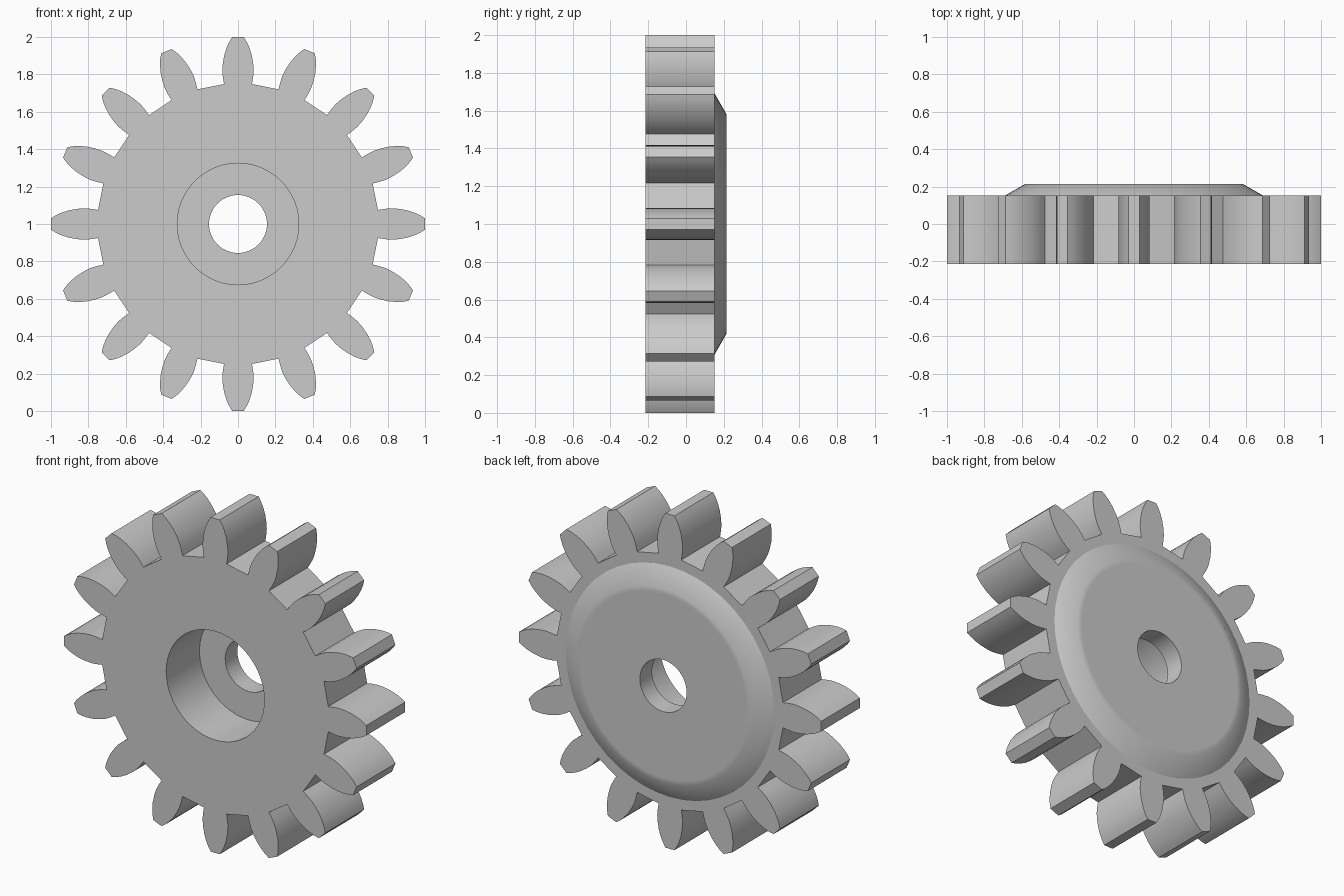
import bpy, bmesh
from math import sin, cos, pi, radians

if "Cube" in bpy.data.objects:
    bpy.data.objects.remove(bpy.data.objects["Cube"], do_unlink=True)

TEETH, SEGMENTS = 16, 48
FRONT, BACK, CAP = -0.215, 0.152, 0.215

# One tooth flank from root to tip: (half width, distance from axis)
flank = [(0.075, 0.748), (0.081, 0.785), (0.084, 0.82), (0.081, 0.86),
         (0.073, 0.905), (0.06, 0.945), (0.046, 0.975), (0.03, 1.0)]
tooth = [(-w, r) for w, r in flank] + [(w, r) for w, r in reversed(flank)]

# Stepped bore, back face and sloping cap edge: (radius, y)
lathe = [(0.325, FRONT), (0.325, 0.1), (0.155, 0.1), (0.155, CAP),
         (0.55, CAP), (0.58, CAP), (0.69, BACK)]

bm = bmesh.new()


def gear_loop(y):
    loop = []
    for i in range(TEETH):
        a = 2 * pi * i / TEETH
        for w, r in tooth:
            x, z = w * cos(a) + r * sin(a), r * cos(a) - w * sin(a)
            loop.append(bm.verts.new((x, y, 1 + z)))
    return loop


def circle_loop(radius, y):
    angles = [2 * pi * i / SEGMENTS for i in range(SEGMENTS)]
    return [bm.verts.new((radius * sin(a), y, 1 + radius * cos(a))) for a in angles]


def bridge(a, b):
    for i in range(len(a)):
        bm.faces.new((a[i - 1], a[i], b[i], b[i - 1]))


def loop_edges(loop):
    return [bm.edges.get((loop[i - 1], loop[i])) for i in range(len(loop))]


# Toothed rim
front_rim, back_rim = gear_loop(FRONT), gear_loop(BACK)
bridge(front_rim, back_rim)

# Turned surfaces
rings = [circle_loop(r, y) for r, y in lathe]
for inner, outer in zip(rings, rings[1:]):
    bridge(inner, outer)

# Flat front and back faces between the rim and the turned surfaces
for rim, ring in ((front_rim, rings[0]), (back_rim, rings[-1])):
    bmesh.ops.triangle_fill(bm, use_beauty=True, use_dissolve=False,
                            edges=loop_edges(rim) + loop_edges(ring))
for edge in loop_edges(rings[-1]):
    edge.smooth = False
bmesh.ops.recalc_face_normals(bm, faces=bm.faces)

mesh = bpy.data.meshes.new("gear_wheel")
bm.to_mesh(mesh)
bm.free()
gear = bpy.data.objects.new("gear_wheel", mesh)
bpy.context.collection.objects.link(gear)

# Plain grey material
grey = bpy.data.materials.new("plain_grey")
grey.use_nodes = True
colour = (0.6, 0.6, 0.6, 1)
grey.diffuse_color = colour
grey.node_tree.nodes["Principled BSDF"].inputs["Base Color"].default_value = colour
mesh.materials.append(grey)

# Smooth flanks and cap edge, crisp corners
bpy.ops.object.select_all(action="DESELECT")
gear.select_set(True)
bpy.context.view_layer.objects.active = gear
bpy.ops.object.shade_smooth_by_angle(angle=radians(35), keep_sharp_edges=True)
